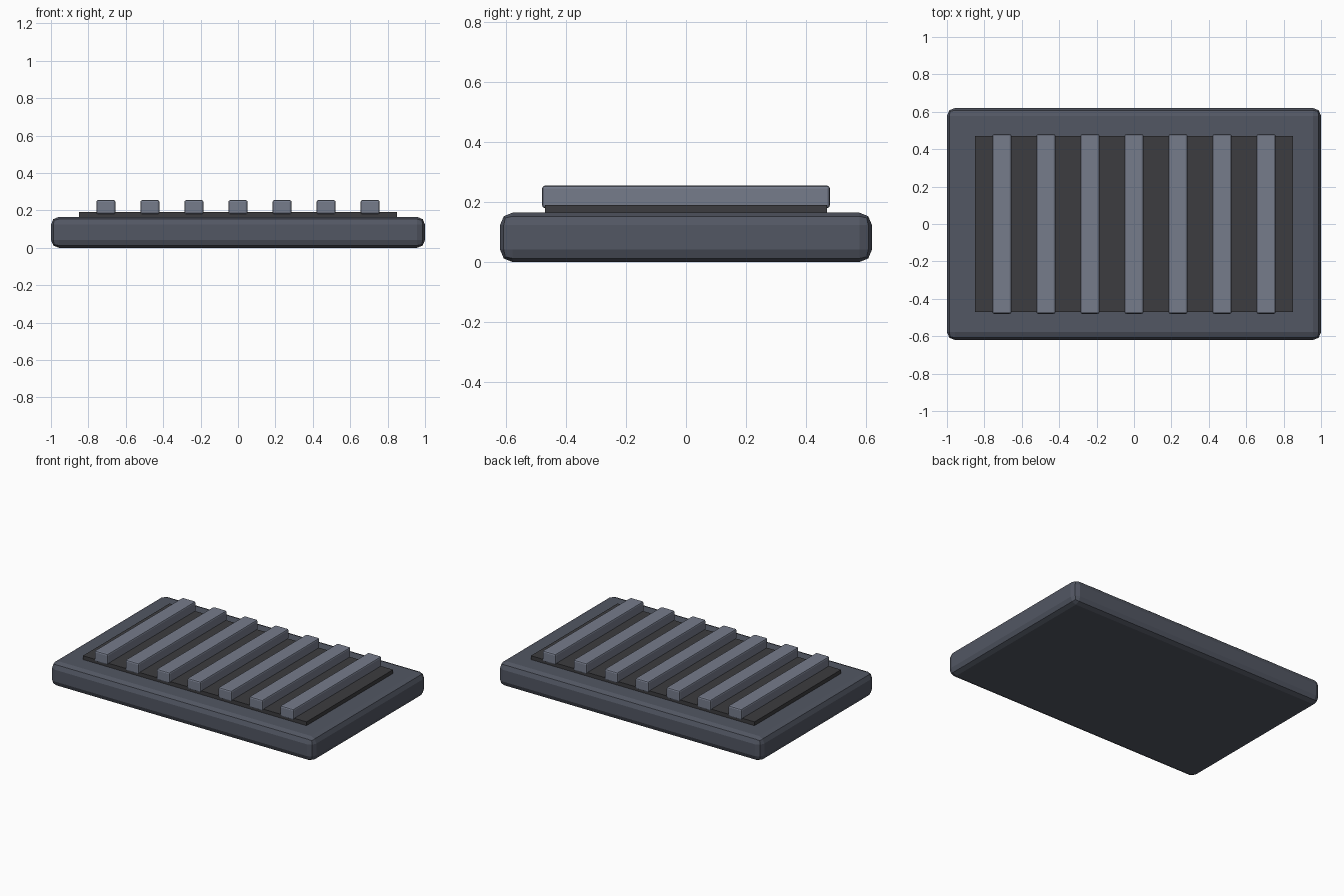
import bpy

if "Cube" in bpy.data.objects:
    bpy.data.objects.remove(bpy.data.objects["Cube"])


def material(name, rgb):
    m = bpy.data.materials.new(name)
    m.diffuse_color = (*rgb, 1)
    m.use_nodes = True
    m.node_tree.nodes["Principled BSDF"].inputs["Base Color"].default_value = m.diffuse_color
    return m


def box(name, x, y, z, mat, bevel=0.0, segments=2):
    """Box spanning the given (min, max) ranges, with optional rounded edges."""
    spans = (x, y, z)
    bpy.ops.mesh.primitive_cube_add(size=1, location=[(a + b) / 2 for a, b in spans])
    ob = bpy.context.object
    ob.name = name
    ob.scale = [b - a for a, b in spans]
    bpy.ops.object.transform_apply(location=False, rotation=False, scale=True)
    ob.data.materials.append(mat)
    if bevel:
        mod = ob.modifiers.new("rounded_edges", "BEVEL")
        mod.width = bevel
        mod.segments = segments
    return ob


frame_mat = material("frame_grey", (0.085, 0.095, 0.125))
recess_mat = material("dark_plate", (0.045, 0.045, 0.05))
slat_mat = material("slat_grey", (0.18, 0.20, 0.26))

# Rounded base slab
box("base", (-1, 1), (-0.62, 0.62), (0, 0.165), frame_mat, 0.042)

# Thin dark plate under the slats
box("vent_plate", (-0.85, 0.85), (-0.47, 0.47), (0.14, 0.191), recess_mat)

# Row of seven slats
for i in range(7):
    cx = (i - 3) * 0.2355
    box(f"slat_{i + 1}", (cx - 0.051, cx + 0.051), (-0.48, 0.48),
        (0.18, 0.255), slat_mat, 0.01)
